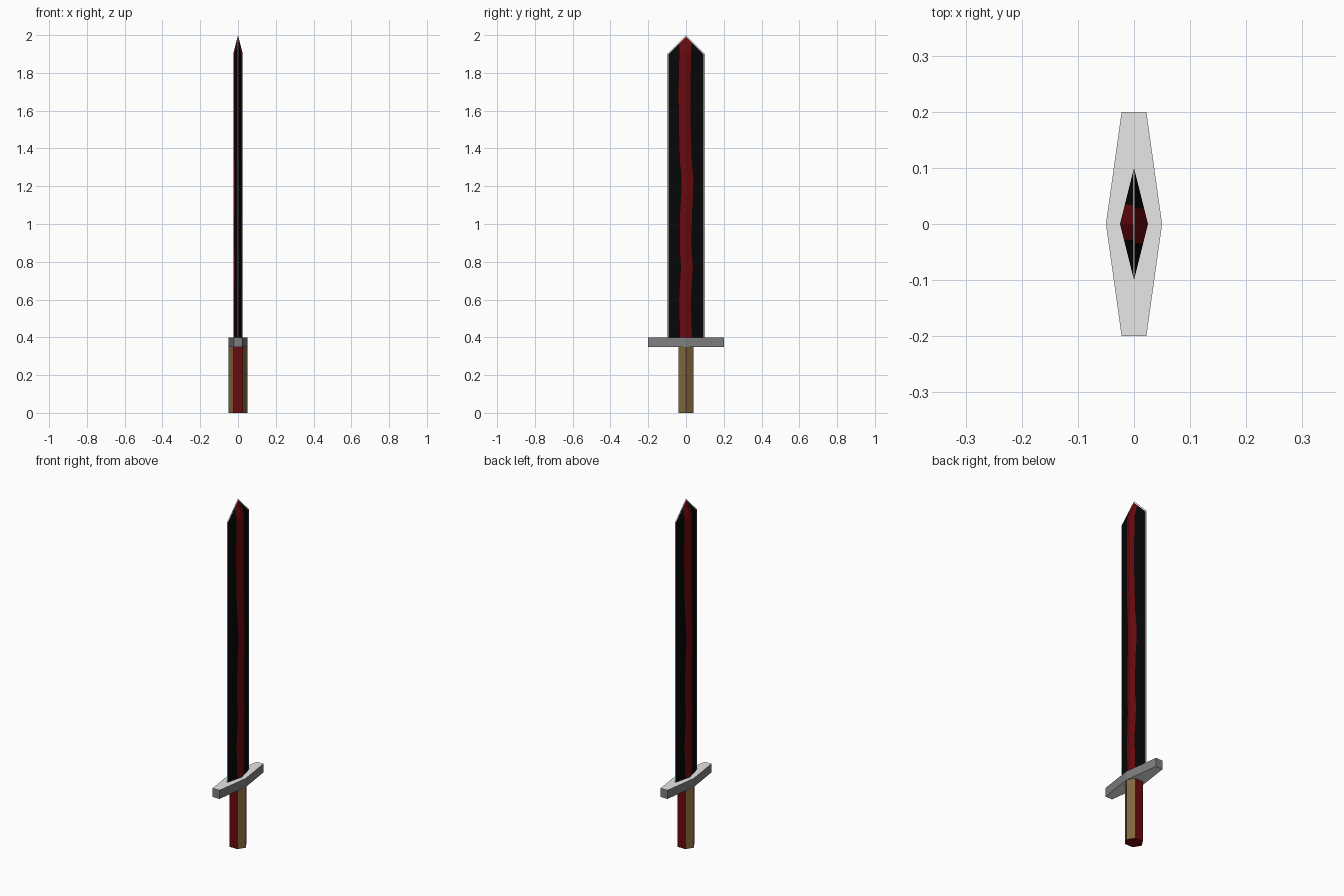
import bpy, bmesh
from mathutils import Vector

if "Cube" in bpy.data.objects:
    bpy.data.objects.remove(bpy.data.objects["Cube"])


def material(name, rgb):
    m = bpy.data.materials.new(name)
    m.diffuse_color = (*rgb, 1)
    m.use_nodes = True
    m.node_tree.nodes["Principled BSDF"].inputs["Base Color"].default_value = m.diffuse_color
    return m


RED = material("dark red", (0.145, 0.003, 0.004))
BLACK = material("black", (0.002, 0.002, 0.002))
EDGE = material("pale steel", (0.8, 0.8, 0.8))
GREY = material("grey steel", (0.215, 0.215, 0.215))
BROWN = material("tan wood", (0.225, 0.135, 0.05))


def finish(bm, name, mats, rule):
    """Turn a bmesh into an object, colouring each face by a rule."""
    bmesh.ops.recalc_face_normals(bm, faces=bm.faces)
    bm.normal_update()
    for f in bm.faces:
        f.material_index = rule(f)
    me = bpy.data.meshes.new(name)
    bm.to_mesh(me)
    bm.free()
    for m in mats:
        me.materials.append(m)
    ob = bpy.data.objects.new(name, me)
    bpy.context.collection.objects.link(ob)
    return ob


def prism(outline, z0, z1):
    bm = bmesh.new()
    face = bm.faces.new([bm.verts.new((x, y, z0)) for x, y in outline])
    res = bmesh.ops.extrude_face_region(bm, geom=[face], use_keep_orig=True)
    for v in res["geom"]:
        if isinstance(v, bmesh.types.BMVert):
            v.co.z = z1
    return bm


def hexagon(xo, xi, y):
    return [(xo, 0), (xi, y), (-xi, y), (-xo, 0), (-xi, -y), (xi, -y)]


# Grip: hexagonal, red on the narrow sides and the underside
finish(prism(hexagon(0.05, 0.025, 0.04), 0, 0.35), "grip", [BROWN, RED],
       lambda f: 0 if abs(f.normal.x) > 0.3 else 1)

# Guard: pale top and underside, darker rim
finish(prism(hexagon(0.05, 0.022, 0.2), 0.35, 0.4), "guard", [GREY, EDGE],
       lambda f: 1 if abs(f.normal.z) > 0.5 else 0)

# Blade: diamond section with a pointed tip
bm = prism([(0.025, 0), (0, 0.1), (-0.025, 0), (0, -0.1)], 0.4, 1.9)
top = [f for f in bm.faces if f.calc_center_median().z > 1.89]
bmesh.ops.poke(bm, faces=top)
for v in bm.verts:
    if v.co.z > 1.89 and v.co.xy.length < 0.001:
        v.co.z = 2.0


def cut(geom_rule, co, no):
    faces = [f for f in bm.faces if geom_rule(f.calc_center_median())]
    geom = faces + list({e for f in faces for e in f.edges}) \
        + list({v for f in faces for v in f.verts})
    bmesh.ops.bisect_plane(bm, geom=geom, dist=1e-6, plane_co=co, plane_no=no)


# Wandering red streak: (height, centre) pairs, turned round on the other side
HALF = 0.031
STREAK = [(0.4, 0.0), (0.6, -0.005), (0.78, 0.005), (0.86, -0.002), (1.05, 0.0),
          (1.15, 0.006), (1.24, 0.008), (1.34, -0.001), (1.5, -0.006),
          (1.7, -0.008), (1.9, -0.004), (2.0, -0.001)]
for z, _ in STREAK[1:-1]:
    cut(lambda c: True, (0, 0, z), (0, 0, 1))
for (z0, y0), (z1, y1) in zip(STREAK, STREAK[1:]):
    for s in (1, -1):
        for w in (HALF, -HALF):
            cut(lambda c: z0 < c.z < z1 and c.x * s > 1e-5,
                (0, s * y0 + w, z0), Vector((0, z1 - z0, -s * (y1 - y0))))
# Sharpened edge strips
STRIP = 0.002
for x in (STRIP, -STRIP):
    cut(lambda c: c.z > 0.401, (x, 0, 0), (1, 0, 0))


def blade_colour(f):
    c = f.calc_center_median()
    if abs(c.x) < STRIP:
        return 2
    s = 1 if c.x > 0 else -1
    for (z0, y0), (z1, y1) in zip(STREAK, STREAK[1:]):
        if z0 <= c.z <= z1:
            mid = s * (y0 + (y1 - y0) * (c.z - z0) / (z1 - z0))
            return 1 if abs(c.y - mid) < HALF else 0
    return 0


finish(bm, "blade", [BLACK, RED, EDGE], blade_colour)
